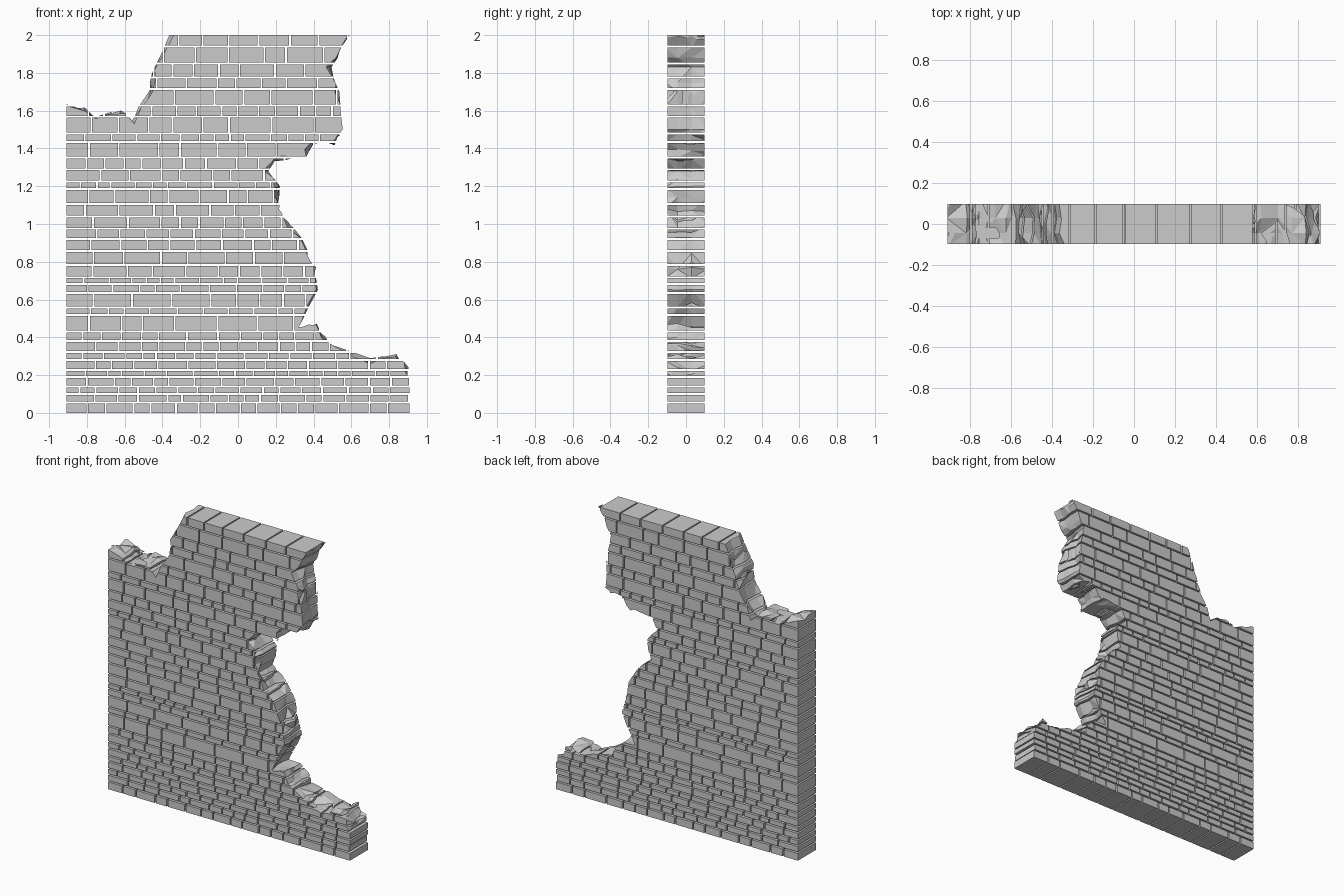
import bpy, bmesh, random
from mathutils import Vector

if "Cube" in bpy.data.objects:
    bpy.data.objects.remove(bpy.data.objects["Cube"])

random.seed(7)
HALF_X, HALF_Y, GAP = 0.908, 0.097, 0.005

# Heights of the horizontal joints between courses
JOINTS = [0, .054, .1, .14, .19, .228, .28, .322, .38, .43, .518, .558, .635, .683,
          .718, .783, .858, .92, .975, 1.04, 1.105, 1.185, 1.225, 1.29, 1.353,
          1.435, 1.48, 1.568, 1.628, 1.715, 1.775, 1.85, 1.94, 2.0]

# Broken edges in the front view (x, z), right one going up, left one going down
RIGHT = [(1.0, .13), (.905, .24), (.84, .32), (.70, .29), (.5, .365), (.42, .48),
         (.32, .455), (.425, .65), (.41, .77), (.34, .93), (.22, 1.08), (.22, 1.2),
         (.16, 1.28), (.2, 1.325), (.29, 1.35), (.37, 1.335), (.40, 1.42), (.51, 1.42),
         (.555, 1.5), (.535, 1.7), (.50, 1.83), (.55, 1.93), (.71, 2.15)]
LEFT = [(-.27, 2.15), (-.37, 2.0), (-.46, 1.82), (-.48, 1.72), (-.56, 1.545),
        (-.62, 1.61), (-.75, 1.58), (-.81, 1.62), (-1.0, 1.645)]


def new_object(name, bm):
    mesh = bpy.data.meshes.new(name)
    bm.to_mesh(mesh)
    bm.free()
    obj = bpy.data.objects.new(name, mesh)
    bpy.context.collection.objects.link(obj)
    return obj


def add_brick(bm, x0, x1, z0, z1):
    verts = bmesh.ops.create_cube(bm, size=1)["verts"]
    for v in verts:
        v.co = (x0 if v.co.x < 0 else x1,
                HALF_Y if v.co.y > 0 else -HALF_Y,
                z0 if v.co.z < 0 else z1)


def densify(points):
    out = []
    for a, b in zip(points, points[1:]):
        a, b = Vector(a), Vector(b)
        out.append(a)
        if (b - a).length > 0.08:
            out.append(a.lerp(b, random.uniform(.4, .6)))
    return out + [Vector(points[-1])]


# Courses of loose bricks running through the whole wall thickness
bm = bmesh.new()
for low, high in zip(JOINTS, JOINTS[1:]):
    z0 = low + (GAP if low > 0 else 0)
    z1 = high - (GAP if high < 2 else 0)
    mean = 0.075 + 1.3 * (z1 - z0)
    x, end = -HALF_X, HALF_X - (random.uniform(0, .012) if low > 0 else 0)
    while x < end - 0.01:
        width = mean * random.uniform(.6, 1.3)
        nxt = end if x + width > end - 0.05 else x + width
        add_brick(bm, x, nxt - (0 if nxt == end else GAP * 1.8), z0, z1)
        x = nxt
wall = new_object("brick_courses", bm)

# Cutter with a rough outline, each depth layer chipped inwards differently
right, left = densify(RIGHT), densify(LEFT)
outline = [Vector((-1, -.1)), Vector((1, -.1))] + right + left
count = len(outline)
bm = bmesh.new()
rings = []
for y in (-.11, -.045, .03, .11):
    ring = []
    for i, p in enumerate(outline):
        q = p.copy()
        if 1 < i < count - 1:
            t = (outline[i + 1] - outline[i - 1]).normalized()
            q += Vector((-t.y, t.x)) * random.uniform(-.004, .035)
        ring.append(bm.verts.new((q.x, y, q.y)))
    rings.append(ring)
for a, b in zip(rings, rings[1:]):
    for i in range(count):
        j = (i + 1) % count
        bm.faces.new((a[i], a[j], b[j], b[i]))
bm.faces.new(rings[0])
bm.faces.new(rings[-1][::-1])
bmesh.ops.triangulate(bm, faces=bm.faces[:], ngon_method="EAR_CLIP")
bmesh.ops.recalc_face_normals(bm, faces=bm.faces[:])
cutter = new_object("break_cutter", bm)
cutter.hide_render = True

# Keep only the bricks and brick fragments inside the broken outline
mod = wall.modifiers.new("broken_edge", "BOOLEAN")
mod.operation = "INTERSECT"
mod.solver = "MANIFOLD"
mod.object = cutter
bpy.context.view_layer.objects.active = wall
bpy.ops.object.modifier_apply(modifier=mod.name)
bpy.data.objects.remove(cutter)
